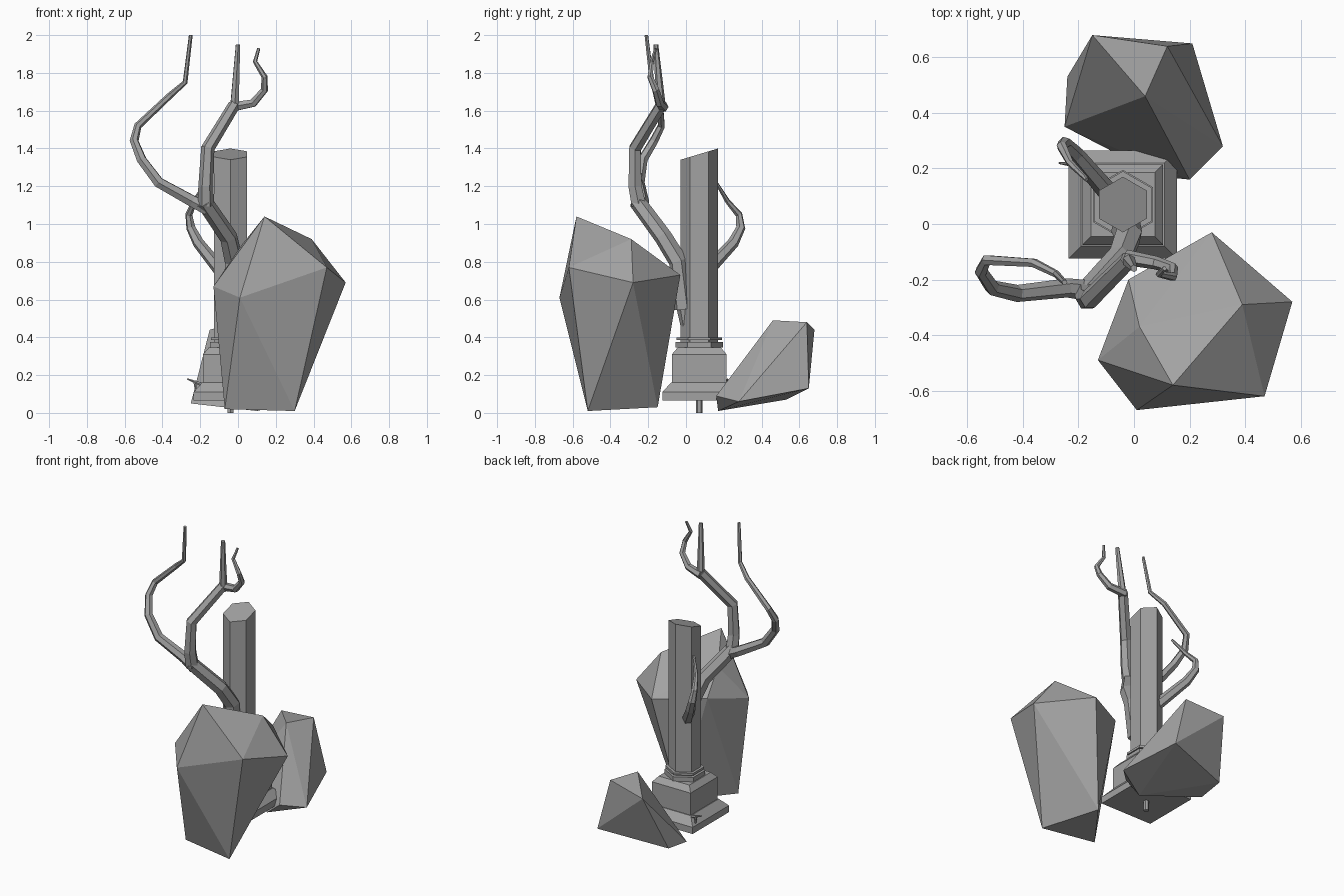
import bpy, bmesh
from math import radians, sqrt
from mathutils import Matrix

if "Cube" in bpy.data.objects:
    bpy.data.objects.remove(bpy.data.objects["Cube"])

GREY = (.36, .36, .36, 1)
stone = bpy.data.materials.new("stone_grey")
stone.use_nodes = True
stone.diffuse_color = GREY
stone.node_tree.nodes["Principled BSDF"].inputs["Base Color"].default_value = GREY
AXIS_X, AXIS_Y = -.04, .07


def finish(name, bm):
    """Turn a finished bmesh into a named stone object."""
    bmesh.ops.recalc_face_normals(bm, faces=bm.faces)
    mesh = bpy.data.meshes.new(name)
    bm.to_mesh(mesh)
    bm.free()
    mesh.materials.append(stone)
    part = bpy.data.objects.new(name, mesh)
    bpy.context.collection.objects.link(part)
    return part


def prism(name, sides, turn, bottom, top, low, high):
    """Straight or tapered prism standing on the pillar axis."""
    bm = bmesh.new()
    place = Matrix.Translation((AXIS_X, AXIS_Y, (low + high) / 2))
    spin = Matrix.Rotation(radians(turn), 4, 'Z')
    bmesh.ops.create_cone(bm, cap_ends=True, segments=sides, radius1=bottom,
                          radius2=top, depth=high - low, matrix=place @ spin)
    return finish(name, bm)


def square(name, bottom, top, low, high):
    """Four-sided pedestal course, sized by its half widths."""
    return prism(name, 4, 45, bottom * sqrt(2), top * sqrt(2), low, high)


def hexagon(name, bottom, top, low, high):
    """Six-sided course with corners to the front and back."""
    return prism(name, 6, 0, bottom, top, low, high)


def boulder(name, corners):
    """Faceted rock: the hull of its corner points."""
    bm = bmesh.new()
    for corner in corners:
        bm.verts.new(corner)
    bmesh.ops.convex_hull(bm, input=bm.verts)
    loose = [v for v in bm.verts if not v.link_faces]
    bmesh.ops.delete(bm, geom=loose, context='VERTS')
    return finish(name, bm)


def branch(name, thick, thin, path):
    """Six-sided tube that tapers evenly from thick to thin along a path."""
    curve = bpy.data.curves.new(name, 'CURVE')
    curve.dimensions = '3D'
    curve.bevel_depth = 1
    curve.bevel_resolution = 1
    curve.use_fill_caps = True
    spline = curve.splines.new('POLY')
    spline.points.add(len(path) - 1)
    for index, (point, place) in enumerate(zip(spline.points, path)):
        point.co = (*place, 1)
        point.radius = thick + (thin - thick) * index / (len(path) - 1)
    spline.use_smooth = False
    curve.materials.append(stone)
    part = bpy.data.objects.new(name, curve)
    bpy.context.collection.objects.link(part)
    bpy.ops.object.select_all(action='DESELECT')
    part.select_set(True)
    bpy.context.view_layer.objects.active = part
    bpy.ops.object.convert(target='MESH')


# Square pedestal courses
square("plinth", .195, .195, .065, .11)
square("plinth_slope", .195, .15, .11, .16)
square("pedestal_block", .145, .145, .15, .31)
square("pedestal_shoulder", .145, .115, .31, .345)

# Six-sided collar and pillar with a slanted top
hexagon("lower_collar", .125, .125, .345, .375)
hexagon("upper_collar", .12, .12, .385, .4)
pillar = hexagon("pillar", .1, .1, .33, 1.37)
for vert in pillar.data.vertices:
    if vert.co.z > 1:
        vert.co.z += (vert.co.y - AXIS_Y) * .3
hexagon("ground_peg", .018, .018, 0, .08)

# Boulders
boulder("front_boulder", [
    (.28, -.03, .73), (.57, -.28, .69), (.47, -.62, .77), (.01, -.67, .61),
    (-.13, -.49, .67), (-.02, -.2, .75), (.39, -.29, .92), (.14, -.58, 1.04),
    (.02, -.37, .89), (.3, -.52, .01), (-.07, -.46, .02), (.16, -.15, .03)])
boulder("back_boulder", [
    (-.15, .68, .44), (.12, .64, .48), (.21, .65, .13), (.32, .28, .06),
    (.2, .16, .09), (-.25, .35, .05), (-.24, .53, .07), (.04, .46, .49),
    (.1, .17, .01)])

# Tree leaning out from the pillar
branch("trunk", .055, .044, [
    (-.03, -.01, .55), (-.02, -.04, .8), (-.05, -.12, .93),
    (-.18, -.26, 1.12)])
branch("trunk_root", .025, .05, [(-.04, .01, .4), (-.03, -.01, .6)])
branch("middle_limb", .044, .032, [
    (-.17, -.25, 1.1), (-.17, -.27, 1.2), (-.16, -.27, 1.4),
    (-.02, -.13, 1.63)])
branch("middle_twig", .026, .013, [(-.02, -.13, 1.6), (0, -.16, 1.95)])
branch("left_limb", .038, .01, [
    (-.16, -.24, 1.08), (-.24, -.23, 1.12), (-.42, -.25, 1.22),
    (-.51, -.23, 1.34), (-.55, -.17, 1.44), (-.53, -.13, 1.52),
    (-.36, -.14, 1.68), (-.28, -.18, 1.75), (-.25, -.21, 2)])
branch("right_limb", .028, .008, [
    (-.03, -.12, 1.62), (.08, -.14, 1.64), (.14, -.16, 1.71),
    (.14, -.19, 1.78), (.09, -.18, 1.86), (.11, -.16, 1.93)])
branch("back_limb", .036, .008, [
    (-.09, .11, .75), (-.21, .25, .9), (-.25, .29, .98),
    (-.26, .28, 1.05), (-.23, .22, 1.12), (-.17, .16, 1.22)])

# Small twig on the pedestal corner
branch("twig", .011, .004, [(-.19, .21, .15), (-.27, .22, .18)])
branch("twig_stem", .006, .008, [(-.22, .22, .1), (-.23, .22, .17)])
